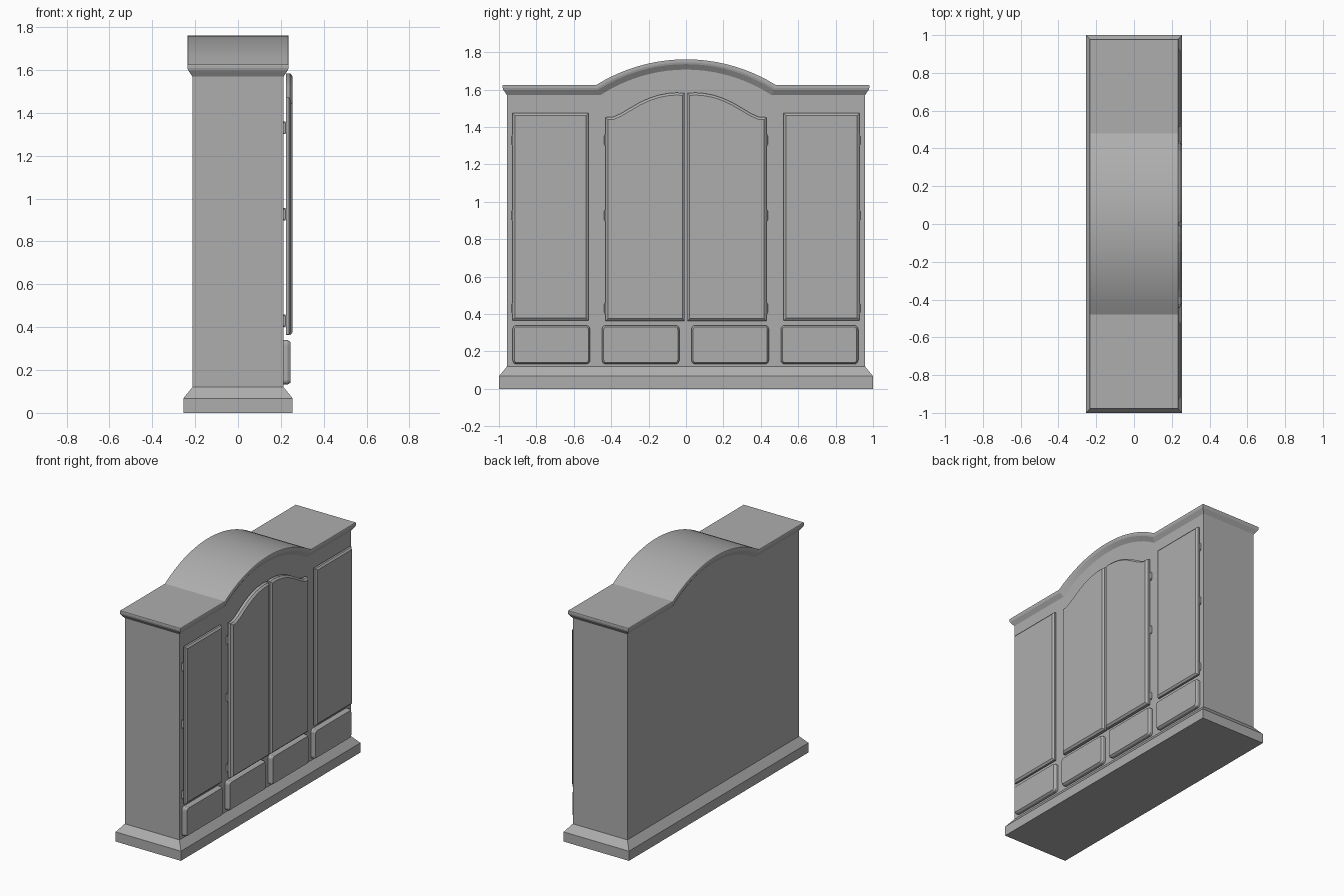
import bpy, bmesh, math
from mathutils import Matrix, Vector

if "Cube" in bpy.data.objects:
    bpy.data.objects.remove(bpy.data.objects["Cube"], do_unlink=True)

TONE = (0.423, 0.423, 0.423, 1)
grey = bpy.data.materials.new("plain_grey")
grey.use_nodes = True
grey.diffuse_color = TONE
grey.node_tree.nodes["Principled BSDF"].inputs["Base Color"].default_value = TONE


def finish(name, bm, smooth=False):
    bmesh.ops.recalc_face_normals(bm, faces=bm.faces[:])
    mesh = bpy.data.meshes.new(name)
    bm.to_mesh(mesh)
    bm.free()
    mesh.materials.append(grey)
    ob = bpy.data.objects.new(name, mesh)
    bpy.context.collection.objects.link(ob)
    if smooth:
        bpy.ops.object.select_all(action='DESELECT')
        ob.select_set(True)
        bpy.context.view_layer.objects.active = ob
        bpy.ops.object.shade_smooth_by_angle(angle=math.radians(15))


def loft(name, rings, smooth=False):
    """Bridge stacked rings; ends are closed with strips from front to back."""
    bm = bmesh.new()
    loops = [[bm.verts.new(p) for p in ring] for ring in rings]
    n = len(loops[0])
    for a, b in zip(loops, loops[1:]):
        for i in range(n):
            j = (i + 1) % n
            bm.faces.new((a[i], a[j], b[j], b[i]))
    for end in (loops[0], loops[-1]):
        for i in range(n // 2 - 1):
            bm.faces.new((end[i], end[i + 1], end[n - 2 - i], end[n - 1 - i]))
    finish(name, bm, smooth)


def box_ring(hx, hy, z):
    return [(hx, -hy, z), (hx, hy, z), (-hx, hy, z), (-hx, -hy, z)]


# Top line of the case: flat shoulders with a segmental arch in the middle
SHOULDER, RISE, HALF, STEPS = 1.625, 0.137, 0.48, 18
RADIUS = (HALF ** 2 + RISE ** 2) / (2 * RISE)


def crown_ring(hx, hy, drop):
    squeeze = 1 - 0.8 * drop
    line = [(-hy, SHOULDER - drop)]
    for i in range(STEPS + 1):
        y = HALF * (2 * i / STEPS - 1)
        z = SHOULDER + RISE - RADIUS + math.sqrt(RADIUS ** 2 - y ** 2)
        line.append((y * squeeze, z - drop))
    line.append((hy, SHOULDER - drop))
    return [(hx, y, z) for y, z in line] + [(-hx, y, z) for y, z in reversed(line)]


# Plinth with sloped top
loft("plinth", [box_ring(0.255, 1.0, 0), box_ring(0.255, 1.0, 0.068),
                box_ring(0.213, 0.957, 0.12)])

# Carcass
foot = [(x, y, 0.11) for x, y, z in crown_ring(0.213, 0.957, 0.055)]
loft("carcass", [foot, crown_ring(0.213, 0.957, 0.055)])

# Cornice following the arch
loft("cornice", [crown_ring(hx, hy, drop) for hx, hy, drop in (
    (0.213, 0.957, 0.055), (0.233, 0.977, 0.026),
    (0.236, 0.980, 0.016), (0.236, 0.980, 0.003), (0.234, 0.978, 0))], True)


def panel(name, outline, x_back, x_edge, x_front, border=0.013):
    """Flat panel facing +x with a chamfered border."""
    bm = bmesh.new()
    back = [bm.verts.new((x_back, y, z)) for y, z in outline]
    edge = [bm.verts.new((x_edge, y, z)) for y, z in outline]
    n = len(outline)
    bm.faces.new(back)
    front = bm.faces.new(edge)
    for i in range(n):
        j = (i + 1) % n
        bm.faces.new((back[i], back[j], edge[j], edge[i]))
    bmesh.ops.recalc_face_normals(bm, faces=bm.faces[:])
    bmesh.ops.inset_region(bm, faces=[front], thickness=border,
                           depth=x_front - x_edge, use_even_offset=True)
    finish(name, bm)


def hinges(name, y):
    """Three barrels with narrow end pins."""
    bm = bmesh.new()
    for z in (0.43, 0.927, 1.33):
        for radius, length in ((0.007, 0.046), (0.004, 0.058)):
            bmesh.ops.create_cone(bm, cap_ends=True, segments=12, radius1=radius,
                                  radius2=radius, depth=length,
                                  matrix=Matrix.Translation(Vector((0.217, y, z))))
    finish(name, bm)


# Doors and hinges, mirrored about the middle
CURVE = [(0.43, 1.452), (0.39, 1.454), (0.35, 1.471), (0.30, 1.501), (0.25, 1.530),
         (0.20, 1.553), (0.15, 1.570), (0.10, 1.580), (0.05, 1.584), (0.007, 1.581)]
for side, s in (("right", -1), ("left", 1)):
    panel(side + "_side_door",
          [(s * 0.522, 0.366), (s * 0.928, 0.366), (s * 0.928, 1.474), (s * 0.522, 1.474)],
          0.223, 0.237, 0.247)
    panel(side + "_arched_door",
          [(s * y, z) for y, z in [(0.007, 0.363), (0.43, 0.363)] + CURVE],
          0.223, 0.243, 0.255)
    hinges(side + "_side_door_hinges", s * 0.927)
    hinges(side + "_arched_door_hinges", s * 0.431)


# Four drawer fronts with rounded corners
def rounded(yc, zc, hy, hz, r, steps=4):
    pts = []
    for k, (sy, sz) in enumerate(((1, 1), (-1, 1), (-1, -1), (1, -1))):
        for i in range(steps + 1):
            a = math.pi / 2 * (k + i / steps)
            pts.append((yc + sy * (hy - r) + r * math.cos(a),
                        zc + sz * (hz - r) + r * math.sin(a)))
    return pts


for i in range(4):
    panel("drawer_front_%d" % (i + 1),
          rounded(-0.72 + 0.478 * i, 0.236, 0.207, 0.104, 0.022),
          0.212, 0.232, 0.245, 0.009)
